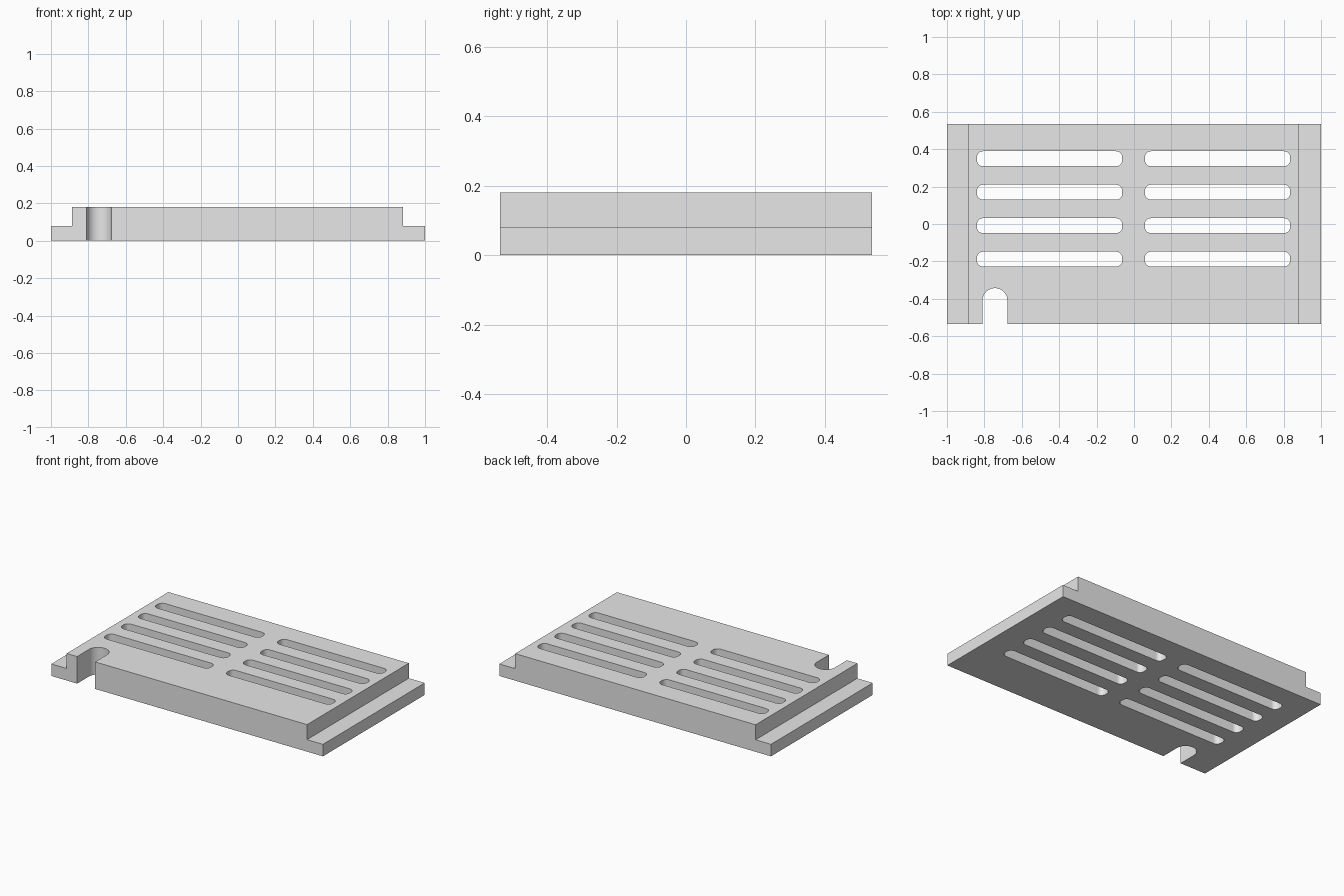
import bpy
import bmesh
from math import cos, sin, pi

if "Cube" in bpy.data.objects:
    bpy.data.objects.remove(bpy.data.objects["Cube"], do_unlink=True)

DEPTH = 0.535    # half depth of the plate
HEIGHT = 0.18

grey = bpy.data.materials.new("light_grey")
grey.use_nodes = True
grey.diffuse_color = (0.8, 0.8, 0.8, 1)
grey.node_tree.nodes["Principled BSDF"].inputs["Base Color"].default_value = (0.8, 0.8, 0.8, 1)


def prism(name, points, offset):
    """Extrude a closed outline of 3D points along an offset."""
    bm = bmesh.new()
    face = bm.faces.new([bm.verts.new(p) for p in points])
    result = bmesh.ops.extrude_face_region(bm, geom=[face])
    moved = [g for g in result["geom"] if isinstance(g, bmesh.types.BMVert)]
    bmesh.ops.translate(bm, verts=moved, vec=offset)
    bmesh.ops.recalc_face_normals(bm, faces=bm.faces)
    mesh = bpy.data.meshes.new(name)
    bm.to_mesh(mesh)
    bm.free()
    mesh.materials.append(grey)
    obj = bpy.data.objects.new(name, mesh)
    bpy.context.collection.objects.link(obj)
    return obj


def rounded_cutter(name, x0, x1, y0, y1, radius, steps=8):
    """Vertical cutter with a rounded rectangular outline."""
    corners = [(x1 - radius, y1 - radius), (x0 + radius, y1 - radius),
               (x0 + radius, y0 + radius), (x1 - radius, y0 + radius)]
    points = []
    for quarter, (cx, cy) in enumerate(corners):
        for i in range(steps + 1):
            a = (quarter + i / steps) * pi / 2
            points.append((cx + radius * cos(a), cy + radius * sin(a), -0.1))
    return prism(name, points, (0, 0, HEIGHT + 0.2))


# Plate with a lower flange along each short side
profile = [(-1, 0), (1, 0), (1, 0.08), (0.883, 0.08), (0.883, HEIGHT),
           (-0.887, HEIGHT), (-0.887, 0.08), (-1, 0.08)]
plate = prism("vent_plate", [(x, -DEPTH, z) for x, z in profile], (0, 2 * DEPTH, 0))

# Two columns of four vent slots
cutters = []
for x0, x1 in ((-0.84, -0.063), (0.058, 0.835)):
    for row in range(4):
        y = 0.349 - row * 0.179
        cutters.append(rounded_cutter("slot_cutter", x0, x1, y - 0.04, y + 0.04, 0.033))

# Round-ended notch in the front edge
cutters.append(rounded_cutter("notch_cutter", -0.81, -0.677, -0.8, -0.343, 0.066, 12))

for cutter in cutters:
    mod = plate.modifiers.new("cut", "BOOLEAN")
    mod.operation = "DIFFERENCE"
    mod.solver = "EXACT"
    mod.object = cutter

# Bake the cuts, then drop the cutters
bpy.context.view_layer.update()
graph = bpy.context.evaluated_depsgraph_get()
baked = bpy.data.meshes.new_from_object(plate.evaluated_get(graph))
plate.modifiers.clear()
plate.data = baked
plate.data.name = "vent_plate"
for cutter in cutters:
    bpy.data.objects.remove(cutter, do_unlink=True)

# Smooth round walls, sharp edges
bpy.ops.object.select_all(action="DESELECT")
plate.select_set(True)
bpy.context.view_layer.objects.active = plate
bpy.ops.object.shade_smooth_by_angle(angle=pi / 6)
